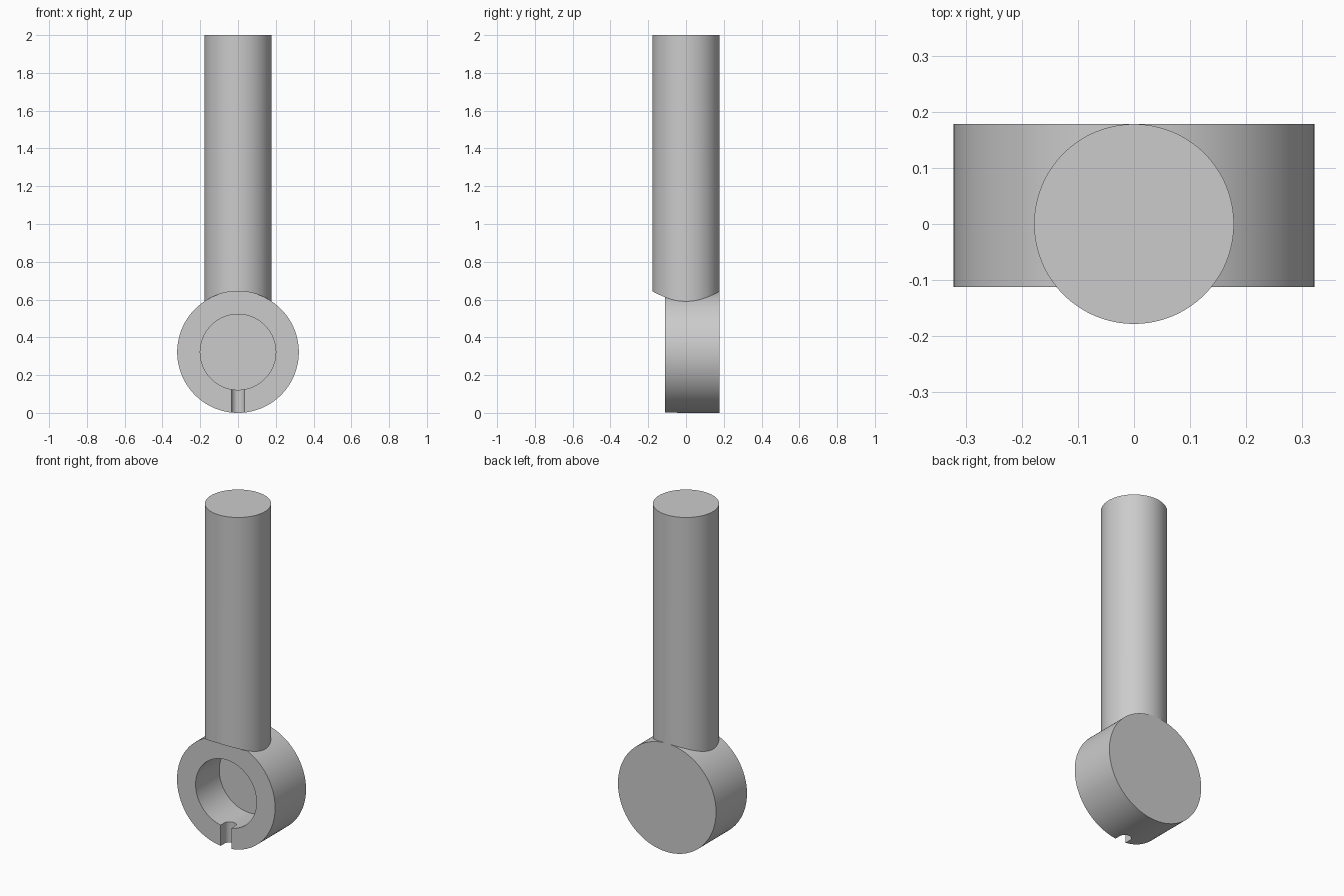
import bpy
import math
from mathutils import Matrix

default_cube = bpy.data.objects.get("Cube")
if default_cube:
    bpy.data.objects.remove(default_cube, do_unlink=True)

# Key dimensions
HUB_R, ROD_R, BORE_R, SLOT_R = 0.322, 0.178, 0.2, 0.035
FRONT, BACK, BORE_END = -0.112, 0.178, 0.11
SLOT_Y = -0.075

grey = bpy.data.materials.new("plain grey")
grey.use_nodes = True
colour = (0.6, 0.6, 0.6, 1)
grey.diffuse_color = colour
grey.node_tree.nodes["Principled BSDF"].inputs["Base Color"].default_value = colour


def cylinder(name, radius, start, end, along_y=False, y=0):
    """Cylinder between two heights, or between two depths at hub height."""
    middle = (start + end) / 2
    place = (0, middle, HUB_R) if along_y else (0, y, middle)
    bpy.ops.mesh.primitive_cylinder_add(vertices=128, radius=radius, depth=end - start)
    obj = bpy.context.object
    turn = Matrix.Rotation(math.pi / 2 if along_y else 0, 4, "X")
    obj.data.transform(Matrix.Translation(place) @ turn)
    obj.name = name
    obj.data.materials.append(grey)
    return obj


def cut(target, cutter):
    mod = target.modifiers.new("cut", "BOOLEAN")
    mod.operation = "DIFFERENCE"
    mod.solver = "EXACT"
    mod.object = cutter
    bpy.context.view_layer.objects.active = target
    bpy.ops.object.modifier_apply(modifier=mod.name)
    bpy.data.objects.remove(cutter, do_unlink=True)


# Hub with a blind bore
hub = cylinder("hub", HUB_R, FRONT, BACK, along_y=True)
cut(hub, cylinder("bore_cutter", BORE_R, FRONT - 0.1, BORE_END, along_y=True))

# Round-ended slot through the bottom of the hub wall
slot_top = HUB_R - BORE_R / 2
slot = cylinder("slot_cutter", SLOT_R, -0.1, slot_top, y=SLOT_Y)
for v in slot.data.vertices:
    if v.co.y < SLOT_Y - 0.0001:
        v.co.y -= 0.15
cut(hub, slot)

# Rod with its lower end saddled onto the hub
rod = cylinder("rod", ROD_R, HUB_R + 0.1, 2)
cut(rod, cylinder("saddle_cutter", HUB_R, -0.4, 0.4, along_y=True))

# Smooth round walls, sharp rims
for obj in (hub, rod):
    bpy.ops.object.select_all(action="DESELECT")
    obj.select_set(True)
    bpy.context.view_layer.objects.active = obj
    bpy.ops.object.shade_smooth_by_angle(angle=math.radians(30))
